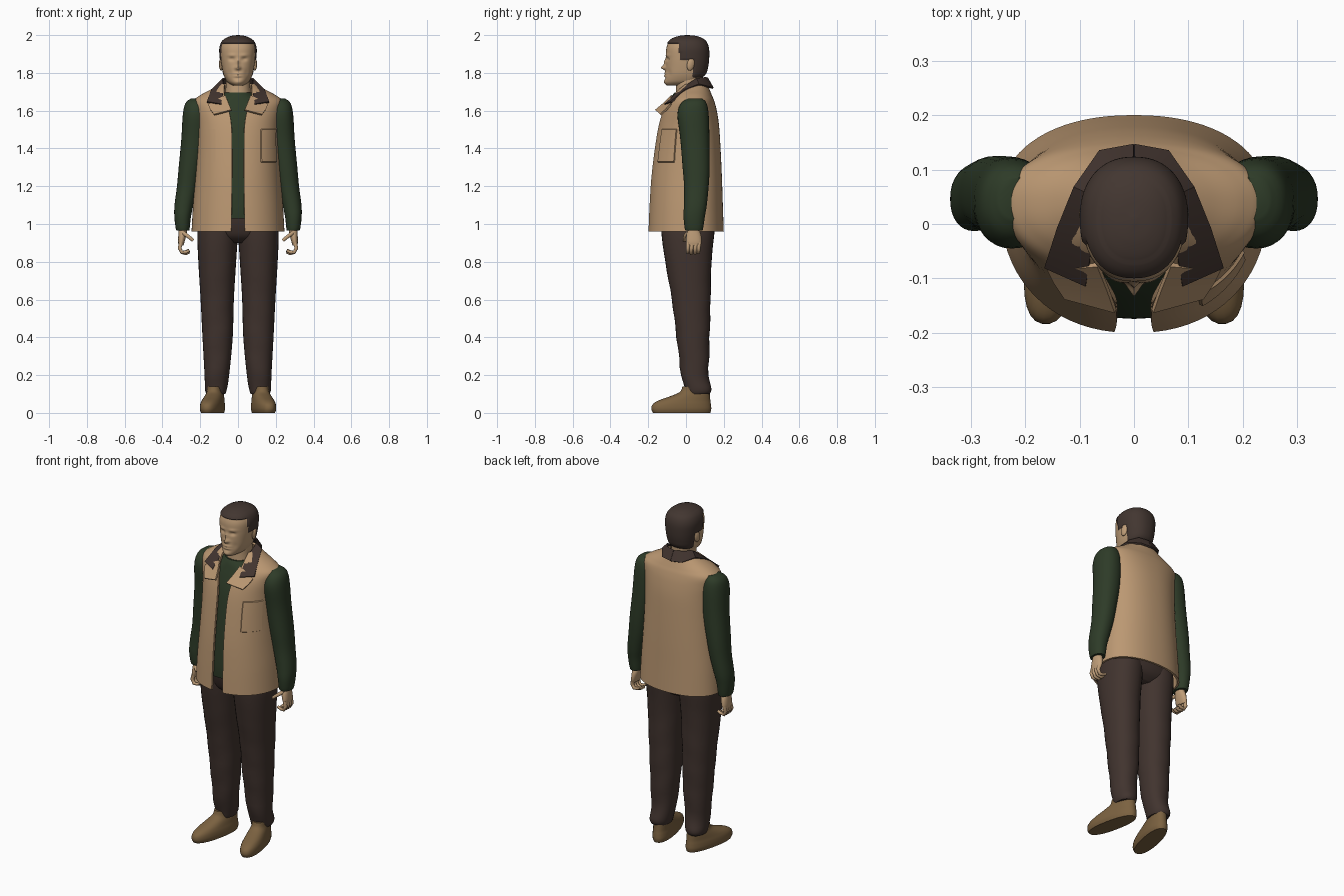
import bpy, bmesh, math
from mathutils import Vector, Matrix

if "Cube" in bpy.data.objects:
    bpy.data.objects.remove(bpy.data.objects["Cube"])


def material(name, r, g, b):
    m = bpy.data.materials.new(name)
    m.diffuse_color = (r, g, b, 1)
    m.use_nodes = True
    m.node_tree.nodes["Principled BSDF"].inputs["Base Color"].default_value = m.diffuse_color
    return m


SKIN = material("skin", 0.52, 0.34, 0.19)
TAN = material("tan cloth", 0.50, 0.315, 0.17)
GREEN = material("dark green knit", 0.027, 0.044, 0.021)
BROWN = material("dark brown cloth", 0.053, 0.034, 0.028)
HAIR = material("dark brown hair", 0.055, 0.037, 0.030)
SHOE = material("brown leather", 0.20, 0.122, 0.052)


def make_object(name, bm, *mats):
    me = bpy.data.meshes.new(name)
    bm.to_mesh(me)
    bm.free()
    ob = bpy.data.objects.new(name, me)
    bpy.context.collection.objects.link(ob)
    for m in mats:
        me.materials.append(m)
    return ob


def finish(ob, mirror=False, thick=0, offset=0, angle=40):
    """Add thickness and mirror, bake them, then shade smooth."""
    if thick:
        mod = ob.modifiers.new("thickness", 'SOLIDIFY')
        mod.thickness, mod.offset = thick, offset
    if mirror:
        ob.modifiers.new("mirror", 'MIRROR').use_clip = False
    bpy.ops.object.select_all(action='DESELECT')
    ob.select_set(True)
    bpy.context.view_layer.objects.active = ob
    bpy.ops.object.convert(target='MESH')
    bpy.ops.object.shade_smooth_by_angle(angle=math.radians(angle))
    return ob


def smooth_rows(rows, steps):
    """Catmull-Rom interpolation between cross-section rows."""
    out = []
    for i in range(len(rows) - 1):
        a, b, c, d = (rows[min(max(k, 0), len(rows) - 1)] for k in (i - 1, i, i + 1, i + 2))
        for s in range(steps):
            t = s / steps
            out.append([0.5 * (2 * q + (r - p) * t + (2 * p - 5 * q + 4 * r - w) * t * t
                               + (3 * q - p - 3 * r + w) * t ** 3)
                        for p, q, r, w in zip(a, b, c, d)])
    return out + [list(rows[-1])]


def loft(rows, sides=32, steps=4, e=2.2, cy=None):
    """Rows, bottom to top: z, centre x, half width, front y, back y[, half gap in front]."""
    bm = bmesh.new()
    rings = []
    gap = len(rows[0]) > 5
    for row in smooth_rows(rows, steps):
        z, cx, hx, yf, yb = row[:5]
        mid = (yf + yb) / 2 if cy is None else cy
        t0 = math.asin((row[5] / hx) ** (e / 2)) if gap else 0
        ring = []
        for j in range(sides + (1 if gap else 0)):
            t = t0 + (2 * math.pi - 2 * t0) * j / sides
            s, c = math.sin(t), math.cos(t)
            x = cx + hx * math.copysign(abs(s) ** (2 / e), s)
            k = math.copysign(abs(c) ** (2 / e), c)
            y = mid - k * ((mid - yf) if k > 0 else (yb - mid))
            ring.append(bm.verts.new((x, y, z)))
        rings.append(ring)
    n = len(rings[0])
    for lo, hi in zip(rings, rings[1:]):
        for j in range(n - 1 if gap else n):
            k = (j + 1) % n
            bm.faces.new((lo[j], lo[k], hi[k], hi[j]))
    if not gap:
        bm.faces.new(rings[0][::-1])
        bm.faces.new(rings[-1])
    return bm


# Shoes: built straight about the heel, then splayed outward
bm = loft([(0, 0, .050, -.250, .060), (.02, 0, .056, -.259, .065), (.045, 0, .055, -.252, .063),
           (.065, 0, .051, -.222, .060), (.085, 0, .047, -.165, .058), (.11, 0, .042, -.105, .056),
           (.14, 0, .040, -.090, .055)], e=2.3)
bm.transform(Matrix.Translation((.115, .07, 0)) @ Matrix.Rotation(math.radians(12), 4, 'Z'))
finish(make_object("shoes", bm, SHOE), mirror=True)

# Trousers: two legs and the hips
bm = loft([(.10, .117, .050, .000, .125), (.125, .117, .058, -.008, .132), (.2, .112, .065, -.025, .12),
           (.4, .108, .080, -.05, .125), (.6, .110, .088, -.075, .13), (.8, .110, .100, -.11, .135),
           (.95, .108, .107, -.13, .15), (1.02, .105, .098, -.13, .15)])
for v in bm.verts:  # soft folds in the cloth
    v.co.y += .004 * math.sin(v.co.z * 38 + v.co.x * 20) * max(0, 1 - v.co.z)
finish(make_object("trouser_legs", bm, BROWN), mirror=True)
bm = loft([(.90, 0, .10, -.07, .10), (.93, 0, .18, -.11, .135), (.97, 0, .212, -.13, .152),
           (1.03, 0, .212, -.145, .16), (1.08, 0, .20, -.145, .155)], e=2.4)
finish(make_object("trouser_hips", bm, BROWN))

# Open vest: z, centre x, half width, front, back, half gap
VEST = [(.96, 0, .246, -.200, .200, .036), (1.1, 0, .238, -.194, .195, .034),
        (1.25, 0, .226, -.184, .190, .032), (1.4, 0, .218, -.166, .183, .032),
        (1.52, 0, .219, -.146, .175, .035), (1.6, 0, .230, -.122, .163, .048),
        (1.65, 0, .237, -.092, .150, .065), (1.68, 0, .203, -.072, .138, .072),
        (1.71, 0, .148, -.050, .126, .074), (1.74, 0, .098, -.020, .115, .072)]
bm = loft(VEST, sides=72, steps=6, e=2.2, cy=.04)
for side in (-1, 1):  # raised chest pockets
    faces = []
    for f in bm.faces:
        c = f.calc_center_median()
        if c.y < 0 and .115 < c.x * side < .2 and 1.33 < c.z < 1.505:
            faces.append(f)
    bmesh.ops.inset_region(bm, faces=faces, thickness=.003, depth=.006, use_even_offset=True)
finish(make_object("vest", bm, TAN), thick=.012, offset=-1)

# Shirt body under the vest
rows = [(1.03, 0, .215, -.172, .172)]
rows += [(z, 0, hx - .022, yf + .020, yb - .022) for z, _, hx, yf, yb, _ in VEST[1:6]]
rows += [(1.64, 0, .165, -.088, .115), (1.675, 0, .100, -.075, .100), (1.695, 0, .078, -.062, .092)]
finish(make_object("shirt", loft(rows, sides=40, cy=.03), GREEN))

# Sleeves
bm = loft([(.965, .292, .034, -.003, .088), (.985, .293, .038, -.008, .092), (1.04, .293, .044, -.013, .100),
           (1.1, .286, .050, -.011, .110), (1.2, .268, .055, -.010, .120), (1.3, .254, .060, -.018, .125),
           (1.45, .232, .068, -.030, .124), (1.58, .224, .068, -.045, .120), (1.64, .222, .056, -.025, .108),
           (1.665, .218, .030, .010, .085)])
finish(make_object("sleeves", bm, GREEN), mirror=True)

# Hands: palm, curled fingers and thumb
bm = loft([(.885, .302, .012, .005, .078), (.905, .300, .017, .000, .083), (.94, .295, .021, .002, .080),
           (.975, .291, .023, .012, .068), (1.0, .291, .022, .015, .065)], sides=20)
finish(make_object("palms", bm, SKIN), mirror=True)
cu = bpy.data.curves.new("fingers", 'CURVE')
cu.dimensions, cu.bevel_depth, cu.bevel_resolution, cu.use_fill_caps = '3D', .0105, 2, True
paths = [[(.302, y, .90), (.309, y - .003, .872), (.298, y - .004, .850), (.275, y - .004, .843 + k),
          (.258, y - .004, .852 + k)] for y, k in ((.012, .008), (.032, 0), (.052, .002), (.070, .01))]
paths.append([(.292, .015, .955), (.272, -.002, .940), (.252, -.008, .925), (.238, -.008, .912)])
for path in paths:
    sp = cu.splines.new('POLY')
    sp.points.add(len(path) - 1)
    for i, (pt, co) in enumerate(zip(sp.points, path)):
        pt.co = (*co, 1)
        pt.radius = 1.1 - .09 * i
fingers = bpy.data.objects.new("fingers", cu)
bpy.context.collection.objects.link(fingers)
cu.materials.append(SKIN)
finish(fingers, angle=60)
finish(fingers, mirror=True, angle=60)

# Neck
bm = loft([(1.62, 0, .085, -.06, .10), (1.68, 0, .070, -.054, .092), (1.74, 0, .064, -.052, .088),
           (1.80, 0, .066, -.050, .090)])
finish(make_object("neck", bm, SKIN))

# Head: loft, sculpted with soft bumps on the face, hair picked by height
bm = loft([(1.733, 0, .030, -.100, -.045), (1.742, 0, .046, -.109, .000), (1.757, 0, .061, -.112, .055),
           (1.79, 0, .076, -.110, .098), (1.83, 0, .085, -.107, .112), (1.88, 0, .092, -.106, .118),
           (1.93, 0, .094, -.104, .117), (1.965, 0, .083, -.091, .105), (1.985, 0, .062, -.068, .083),
           (1.996, 0, .035, -.035, .052), (2.0, 0, .004, 0, .012)], sides=80, steps=8, e=2.25, cy=.01)
BUMPS = [(0, 1.828, .011, .012, -.022), (0, 1.855, .008, .018, -.011), (0, 1.826, .020, .007, -.005),
         (.034, 1.893, .022, .007, -.005), (.032, 1.873, .015, .009, .010), (0, 1.797, .022, .005, -.006),
         (0, 1.783, .020, .005, -.006), (0, 1.772, .020, .005, .003), (0, 1.752, .020, .010, -.005),
         (.045, 1.800, .012, .020, .004)]


def is_hair(c):
    if c.y < -.035:
        return c.z > 1.952
    return c.z > (1.865 if c.y < .035 else 1.775)


for v in bm.verts:
    if v.co.y < -.03:
        x, z = v.co.x, v.co.z
        for bx, bz, sx, sz, d in BUMPS:
            v.co.y += d * math.exp(-((abs(x) - bx) / sx) ** 2 - ((z - bz) / sz) ** 2)
for f in bm.faces:
    f.material_index = int(is_hair(f.calc_center_median()))
bm.normal_update()
for v in bm.verts:  # hair stands slightly proud of the skin
    if v.co.z < 1.985 and all(f.material_index for f in v.link_faces):
        v.co += Vector((v.normal.x, v.normal.y, 0)) * .005
finish(make_object("head", bm, SKIN, HAIR), angle=60)

# Ears
bm = bmesh.new()
bmesh.ops.create_uvsphere(bm, u_segments=16, v_segments=10, radius=1)
bm.transform(Matrix.Translation((.090, .025, 1.845)) @ Matrix.Rotation(math.radians(-12), 4, 'X')
             @ Matrix.Rotation(math.radians(15), 4, 'Z') @ Matrix.Diagonal((.010, .020, .034, 1)))
finish(make_object("ears", bm, SKIN), mirror=True)


def strip(name, inner, outer, mat):
    """Mirrored cloth strip between two edges."""
    bm = bmesh.new()
    a = [bm.verts.new(p) for p in inner]
    b = [bm.verts.new(p) for p in outer]
    for i in range(len(a) - 1):
        bm.faces.new((a[i], b[i], b[i + 1], a[i + 1]))
    finish(make_object(name, bm, mat), mirror=True, thick=.010)


# Turned-down collar and vest lapels
strip("collar",
      [(0, .112, 1.772), (.050, .100, 1.775), (.080, .055, 1.768), (.074, -.025, 1.715), (.088, -.112, 1.632)],
      [(0, .143, 1.718), (.062, .132, 1.722), (.108, .068, 1.738), (.140, -.005, 1.708), (.164, -.078, 1.645)],
      BROWN)
strip("lapels", [(.066, -.075, 1.680), (.048, -.120, 1.635), (.034, -.160, 1.602)],
      [(.158, -.082, 1.632), (.146, -.105, 1.605), (.126, -.135, 1.578)], TAN)
